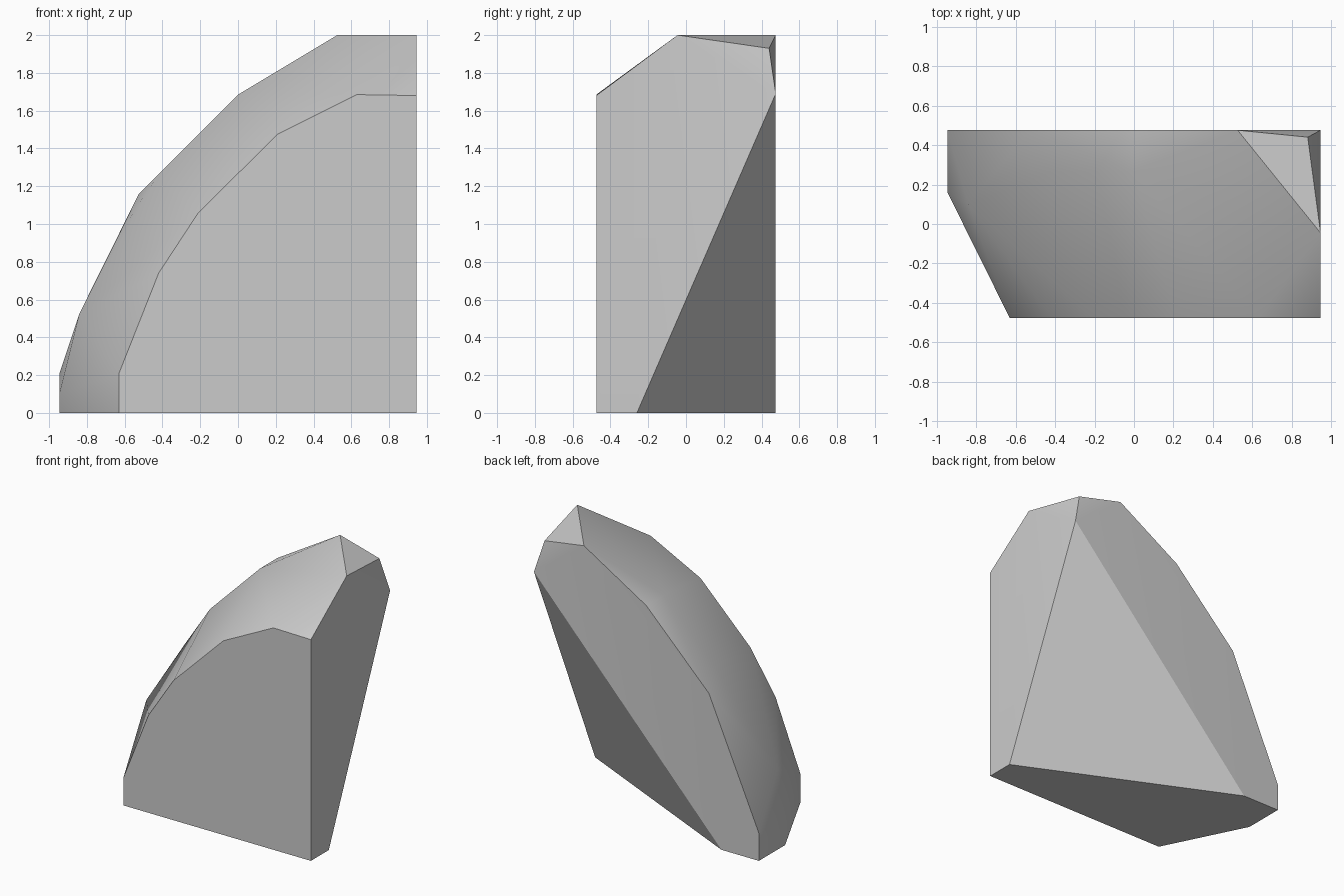
import bpy
import bmesh

cube = bpy.data.objects.get("Cube")
if cube:
    bpy.data.objects.remove(cube, do_unlink=True)

# Plain grey stone
stone = bpy.data.materials.new("grey_stone")
stone.use_nodes = True
grey = (0.6, 0.6, 0.6, 1)
stone.diffuse_color = grey
stone.node_tree.nodes["Principled BSDF"].inputs["Base Color"].default_value = grey

SIDE, DEPTH = 0.945, 0.475

# Flat front and back outlines (x, z)
front = [(SIDE, 0), (-0.63, 0), (-0.63, 0.21), (-0.42, 0.74), (-0.21, 1.06),
         (0.21, 1.475), (0.63, 1.685), (SIDE, 1.68)]
back = [(-0.63, 0), (-SIDE, 0), (-SIDE, 0.21), (-0.525, 1.16), (0, 1.685),
        (0.525, 2), (SIDE, 1.69)]

# Curved shoulder, chipped top corner and undercut base
between = [(-SIDE, 0.16, 0), (-SIDE, 0.16, 0.105), (-0.84, 0.1, 0.525),
           (-0.63, 0.265, 0.945), (-0.42, 0.265, 1.265), (0, 0.265, 1.685),
           (SIDE, -0.045, 2), (0.88, 0.44, 1.93), (SIDE, -0.26, 0)]

points = [(x, -DEPTH, z) for x, z in front]
points += [(x, DEPTH, z) for x, z in back]
points += between

# Wrap the points into one convex chunk
bm = bmesh.new()
for p in points:
    bm.verts.new(p)
hull = bmesh.ops.convex_hull(bm, input=list(bm.verts))
loose = {g for g in hull["geom_interior"] + hull["geom_unused"]
         if isinstance(g, bmesh.types.BMVert)}
bmesh.ops.delete(bm, geom=list(loose), context="VERTS")
bmesh.ops.dissolve_limit(bm, angle_limit=0.01, verts=list(bm.verts), edges=list(bm.edges))
bmesh.ops.recalc_face_normals(bm, faces=list(bm.faces))

mesh = bpy.data.meshes.new("rock_chunk")
bm.to_mesh(mesh)
bm.free()
mesh.materials.append(stone)
rock = bpy.data.objects.new("rock_chunk", mesh)
bpy.context.collection.objects.link(rock)

# Soft shoulder, crisp breaks
bpy.ops.object.select_all(action="DESELECT")
rock.select_set(True)
bpy.context.view_layer.objects.active = rock
bpy.ops.object.shade_smooth_by_angle(angle=0.5236)
